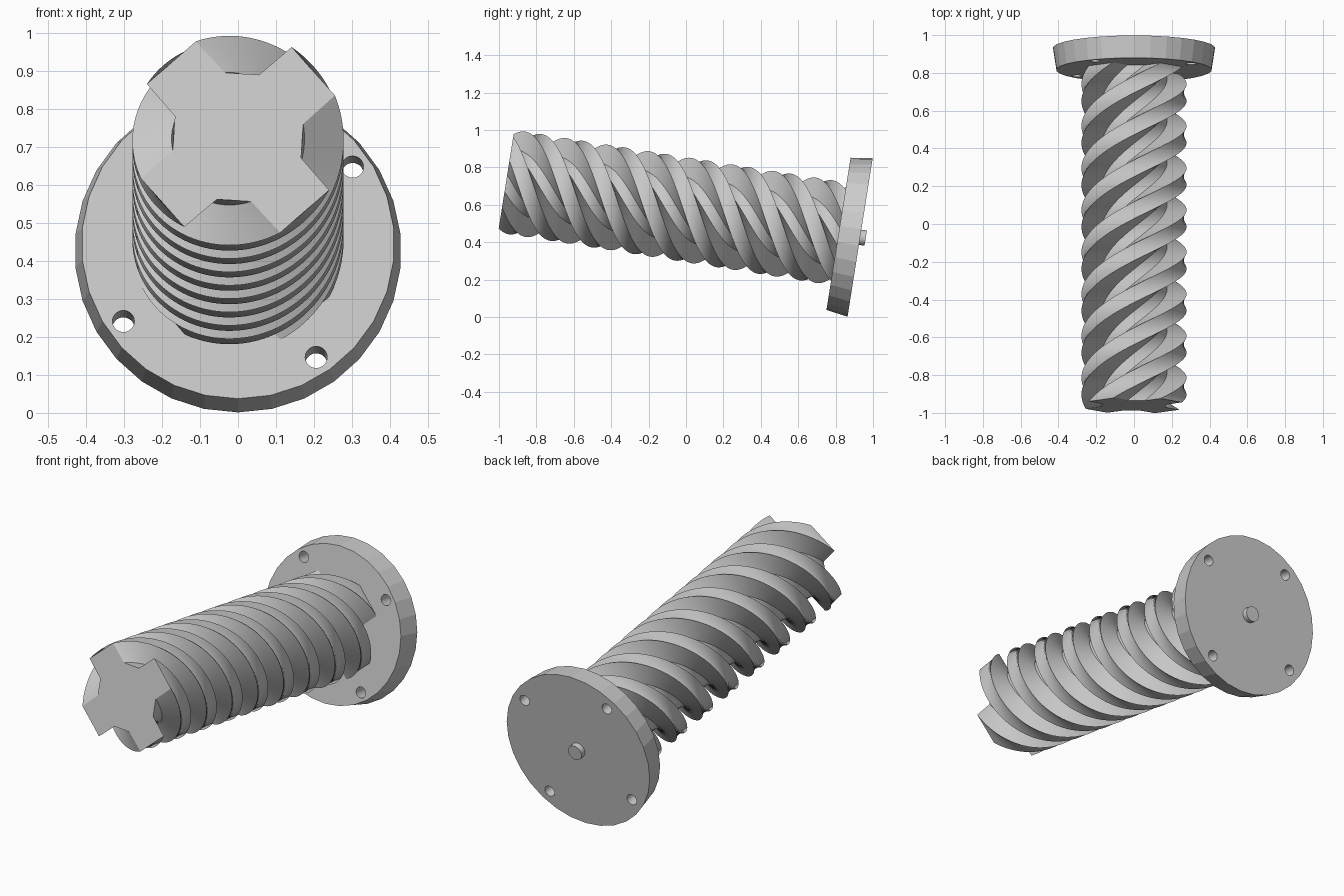
import bpy, bmesh
from math import radians, sin, cos, pi

cube = bpy.data.objects.get("Cube")
if cube:
    bpy.data.objects.remove(cube, do_unlink=True)

TILT = radians(81)              # local z runs along the screw, towards the front
ORIGIN = (0, 0.931, 0.426)      # centre of the flange's back face
LENGTH, PLATE = 1.916, 0.117    # whole screw, flange thickness
ROLL = radians(41.5)

grey = bpy.data.materials.new("plain grey")
grey.use_nodes = True
grey.diffuse_color = (0.6, 0.6, 0.6, 1)
grey.node_tree.nodes["Principled BSDF"].inputs["Base Color"].default_value = (0.6, 0.6, 0.6, 1)


def loft(name, rings):
    """Solid from a stack of equal-length rings of points."""
    bm = bmesh.new()
    loops = [[bm.verts.new(p) for p in ring] for ring in rings]
    n = len(loops[0])
    for low, high in zip(loops, loops[1:]):
        for i in range(n):
            j = (i + 1) % n
            bm.faces.new((low[i], low[j], high[j], high[i]))
    bm.faces.new(loops[0][::-1])
    bm.faces.new(loops[-1])
    mesh = bpy.data.meshes.new(name)
    bm.to_mesh(mesh)
    bm.free()
    mesh.materials.append(grey)
    obj = bpy.data.objects.new(name, mesh)
    obj.location = ORIGIN
    obj.rotation_euler = (TILT, 0, 0)
    bpy.context.collection.objects.link(obj)
    return obj


def circle(r, z, sides, cx=0, cy=0, turn=0):
    angles = [turn + 2 * pi * i / sides for i in range(sides)]
    return [(cx + r * cos(a), cy + r * sin(a), z) for a in angles]


# Four-lobed section, turned two full times along the shaft
def star(z):
    turn = ROLL - 4 * pi * (LENGTH - z) / (LENGTH - PLATE)
    ring = []
    for k in range(4):
        for r, deg in ((0.278, -18), (0.278, 18), (0.175, 30), (0.175, 60)):
            a = turn + k * pi / 2 + radians(deg)
            ring.append((r * cos(a), r * sin(a), z))
    return ring


STEPS = 300
start = PLATE - 0.01
loft("twisted_shaft", [star(start + (LENGTH - start) * i / STEPS) for i in range(STEPS + 1)])

# Tapered flange with four bolt holes
flange = loft("flange", [circle(0.43, 0, 30, turn=radians(6)),
                         circle(0.412, PLATE, 30, turn=radians(6))])
for k in range(4):
    a = radians(34.3) + k * pi / 2
    x, y = 0.365 * cos(a), 0.365 * sin(a)
    cutter = loft("hole_cutter", [circle(0.029, z, 20, x, y) for z in (-0.05, PLATE + 0.05)])
    cutter.hide_render = True
    mod = flange.modifiers.new("bolt hole", 'BOOLEAN')
    mod.operation, mod.solver, mod.object = 'DIFFERENCE', 'EXACT', cutter
    bpy.context.view_layer.objects.active = flange
    bpy.ops.object.modifier_apply(modifier=mod.name)
    bpy.data.objects.remove(cutter, do_unlink=True)

# Short centring pin on the back
loft("back_pin", [circle(0.041, z, 24) for z in (-0.03, 0.02)])
